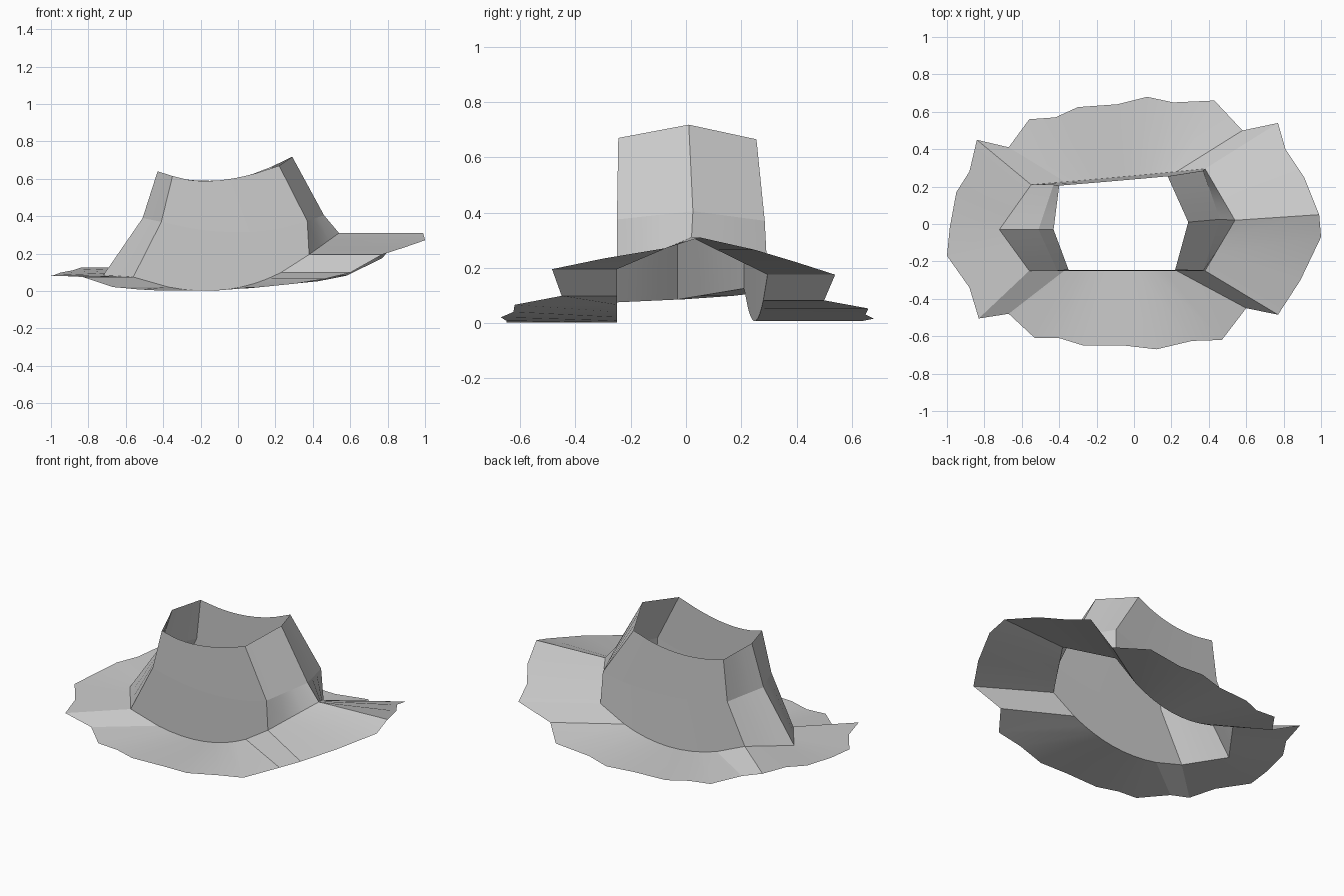
import bpy
import bmesh
from mathutils import Vector

if "Cube" in bpy.data.objects:
    bpy.data.objects.remove(bpy.data.objects["Cube"], do_unlink=True)

felt = bpy.data.materials.new("grey_felt")
felt.use_nodes = True
felt_colour = (0.6, 0.6, 0.6, 1)
felt.diffuse_color = felt_colour
shader = next(node for node in felt.node_tree.nodes if node.type == "BSDF_PRINCIPLED")
shader.inputs["Base Color"].default_value = felt_colour

# Stations along a long sagging side: wide end steps, even steps between
side_steps = [0] + [0.18 + 0.08 * step for step in range(9)]
end_steps = [step / 3 for step in range(3)]


def sagging_side(start, finish, middle):
    """Quadratic curve whose halfway point has the given x and z."""
    start, finish = Vector(start), Vector(finish)
    halfway = (start + finish) / 2
    through = Vector((middle[0], halfway.y, middle[1]))
    control = through * 2 - halfway
    return [start * (1 - t) ** 2 + control * 2 * t * (1 - t) + finish * t * t
            for t in side_steps]


def straight_side(start, finish):
    return [Vector(start).lerp(Vector(finish), t) for t in end_steps]


def crown_ring(left_front, right_front, right_tip, right_back, left_back, left_tip, middle):
    return (sagging_side(left_front, right_front, middle)
            + straight_side(right_front, right_tip)
            + straight_side(right_tip, right_back)
            + sagging_side(right_back, left_back, middle)
            + straight_side(left_back, left_tip)
            + straight_side(left_tip, left_front))


def bridge_rings(name, lower, upper):
    """Open band of quads joining two closed rings."""
    bm = bmesh.new()
    low = [bm.verts.new(point) for point in lower]
    high = [bm.verts.new(point) for point in upper]
    count = len(low)
    for i in range(count):
        following = (i + 1) % count
        bm.faces.new((low[i], high[i], high[following], low[following]))
    bm.normal_update()
    mesh = bpy.data.meshes.new(name)
    bm.to_mesh(mesh)
    bm.free()
    mesh.materials.append(felt)
    band = bpy.data.objects.new(name, mesh)
    bpy.context.collection.objects.link(band)
    bpy.ops.object.select_all(action="DESELECT")
    band.select_set(True)
    bpy.context.view_layer.objects.active = band
    bpy.ops.object.shade_smooth_by_angle(angle=0.35)
    return band


# Crown rings: corners, then where the long sides sag to
base_ring = crown_ring((.38, -.25, .195), (-.56, -.25, .075), (-.72, -.03, .085),
                       (-.55, .21, .125), (.38, .295, .175), (.54, .02, .31),
                       middle=(-.06, .008))
seam_ring = crown_ring((.37, -.25, .375), (-.41, -.25, .37), (-.51, -.03, .39),
                       (-.43, .21, .37), (.37, .285, .37), (.46, .025, .405),
                       middle=(0, .315))
top_ring = crown_ring((.22, -.245, .67), (-.35, -.245, .615), (-.43, -.03, .64),
                      (-.4, .205, .62), (.18, .255, .665), (.29, .01, .718),
                      middle=(-.1, .592))

# Ragged brim outline seen in plan, one point per station
front_outline = [(.77, -.485), (.6, -.45), (.47, -.62), (.31, -.625), (.12, -.67),
                 (-.05, -.65), (-.27, -.65), (-.4, -.61), (-.53, -.61), (-.67, -.48)]
right_outline = [(-.83, -.505), (-.88, -.34), (-1, -.17), (-.985, -.02), (-.95, .17),
                 (-.88, .28)]
back_outline = [(-.84, .45), (-.67, .41), (-.56, .56), (-.42, .57), (-.3, .625),
                (-.09, .64), (.07, .68), (.21, .65), (.43, .66), (.58, .5)]
left_outline = [(.77, .54), (.81, .4), (.91, .25), (.99, .05), (1, -.07), (.89, -.3)]
outline = front_outline + right_outline + back_outline + left_outline

# The brim runs out level from the base of the crown
brim_ring = [Vector((x, y, inner.z)) for (x, y), inner in zip(outline, base_ring)]

bridge_rings("brim", brim_ring, base_ring)
bridge_rings("lower_crown", base_ring, seam_ring)
bridge_rings("upper_crown", seam_ring, top_ring)
